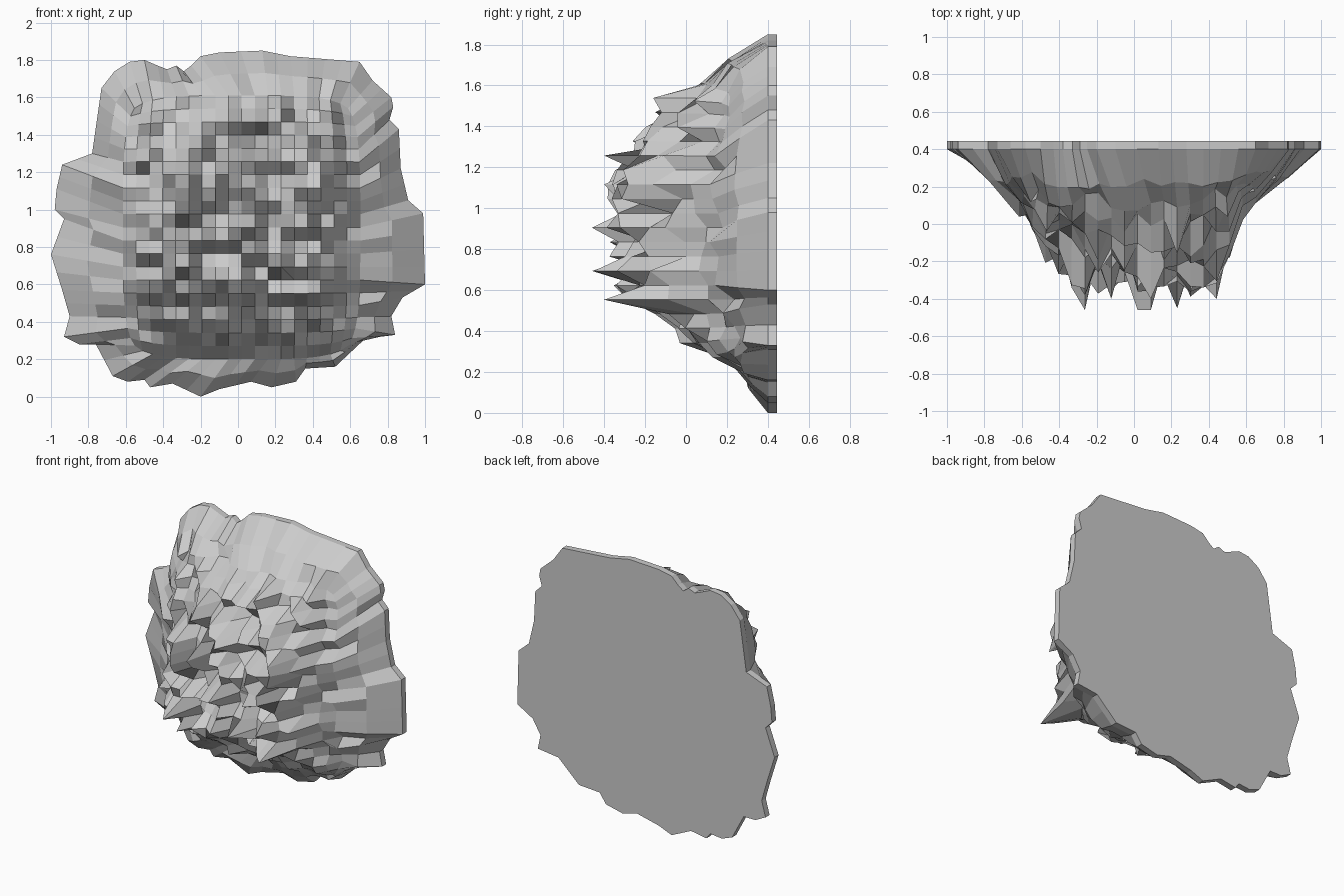
import bpy, bmesh, math, random
from mathutils import Vector, noise

if "Cube" in bpy.data.objects:
    bpy.data.objects.remove(bpy.data.objects["Cube"])

random.seed(7)
CX, CZ, RIM, BACK = 0.0, 0.93, 0.40, 0.445

# Ragged outline of the slab (x, z), clockwise from upper left
OUTLINE = [(-.73, 1.65), (-.66, 1.74), (-.58, 1.79), (-.5, 1.8), (-.43, 1.77), (-.38, 1.75),
           (-.33, 1.77), (-.29, 1.74), (-.25, 1.77), (-.2, 1.82), (-.1, 1.84), (.13, 1.85),
           (.28, 1.82), (.65, 1.79), (.72, 1.69), (.82, 1.6), (.83, 1.55), (.81, 1.48),
           (.86, 1.43), (.87, 1.22), (.91, 1.05), (.99, .98), (1.0, .6), (.88, .53),
           (.82, .43), (.84, .33), (.68, .31), (.52, .16), (.36, .15), (.31, .08),
           (.18, .05), (.07, .08), (-.1, .04), (-.2, 0), (-.35, .07), (-.47, .05),
           (-.5, .09), (-.59, .08), (-.67, .11), (-.76, .28), (-.85, .28), (-.93, .32),
           (-.9, .43), (-.94, .57), (-1, .76), (-.93, .95), (-.98, 1.0), (-.97, 1.11),
           (-.94, 1.24), (-.78, 1.3)]
# Depth of the rock across the width and up the height
ACROSS = [(-1, 0), (-.72, .17), (-.62, .4), (-.47, .67), (-.26, .86), (.26, .86),
          (.45, .8), (.53, .62), (.6, .46), (.67, .28), (.95, .1), (1, 0)]
UP = [(0, 0), (.2, .16), (.33, .43), (.46, .54), (.55, .8), (.9, .86), (1.26, .8),
      (1.4, .62), (1.54, .52), (1.64, .31), (1.75, .17), (1.85, 0)]


def lerp(table, t):
    for (a, u), (b, v) in zip(table, table[1:]):
        if a <= t <= b:
            return u + (v - u) * (t - a) / (b - a)
    return 0


def depth(x, z):
    return lerp(ACROSS, x) * lerp(UP, z) / .86


bm = bmesh.new()
NX, NZ, STEP, X0, Z0 = 18, 20, .0705, -.615, .2

# Craggy front: grid of jittered depths, pulled in at its corners
grid = {}
for i in range(NX + 1):
    for j in range(NZ + 1):
        u, v = 2 * i / NX - 1, 2 * j / NZ - 1
        k = 1 - .1 * (u * v) ** 4
        x = CX + (X0 + i * STEP - CX) * k
        z = CZ + (Z0 + j * STEP - CZ) * k
        n = noise.noise(Vector((x * 6, 3.1, z * 8)))
        f = .76 + .16 * n + random.uniform(-.16, .16)
        grid[i, j] = bm.verts.new((x, RIM - depth(x, z) * min(f, 1), z))
# Tallest spikes
for x, z, y in [(-.26, .68, -.46), (.03, .9, -.46), (.1, .9, -.46), (.24, .68, -.45),
                (.45, .55, -.4), (-.12, 1.12, -.4), (.1, 1.26, -.4), (.2, 1.54, -.16),
                (-.05, .33, -.03)]:
    grid[round((x - X0) / STEP), round((z - Z0) / STEP)].co.y = y
for i in range(NX):
    for j in range(NZ):
        bm.faces.new((grid[i, j], grid[i + 1, j], grid[i + 1, j + 1], grid[i, j + 1]))

# Outline split to as many points as the grid border, then lined up with it
border = ([(i, 0) for i in range(NX)] + [(NX, j) for j in range(NZ)] +
          [(i, NZ) for i in range(NX, 0, -1)] + [(0, j) for j in range(NZ, 0, -1)])
inner = [grid[k] for k in border]
N = len(inner)
rim = [Vector(p) for p in reversed(OUTLINE)]
while len(rim) < N:
    k = max(range(len(rim)), key=lambda q: (rim[q] - rim[q - 1]).length)
    rim.insert(k, (rim[k] + rim[k - 1]) / 2)


def mismatch(s):
    return sum((rim[(k + s) % N] - v.co.xz).length_squared for k, v in enumerate(inner))


shift = min(range(N), key=mismatch)
rim = rim[shift:] + rim[:shift]

# Flared skirt from the grid border out to the ragged outline
mid, outer, back = [], [], []
for v, (x, z) in zip(inner, rim):
    mx, mz = (v.co.x + x) / 2, (v.co.z + z) / 2
    d = .5 * depth(mx, mz) + .25 * (RIM - v.co.y) + random.uniform(-.02, .03)
    mid.append(bm.verts.new((mx, RIM - max(d, .01), mz)))
    outer.append(bm.verts.new((x, RIM, z)))
    back.append(bm.verts.new((x, BACK, z)))
for a, b in ((inner, mid), (mid, outer), (outer, back)):
    for k in range(N):
        m = (k + 1) % N
        bm.faces.new((a[k], b[k], b[m], a[m]))

# Flat back
bm.faces.new(back)
bmesh.ops.recalc_face_normals(bm, faces=bm.faces)
mesh = bpy.data.meshes.new("rock_face")
bm.to_mesh(mesh)
bm.free()
bpy.context.collection.objects.link(bpy.data.objects.new("rock_face", mesh))
